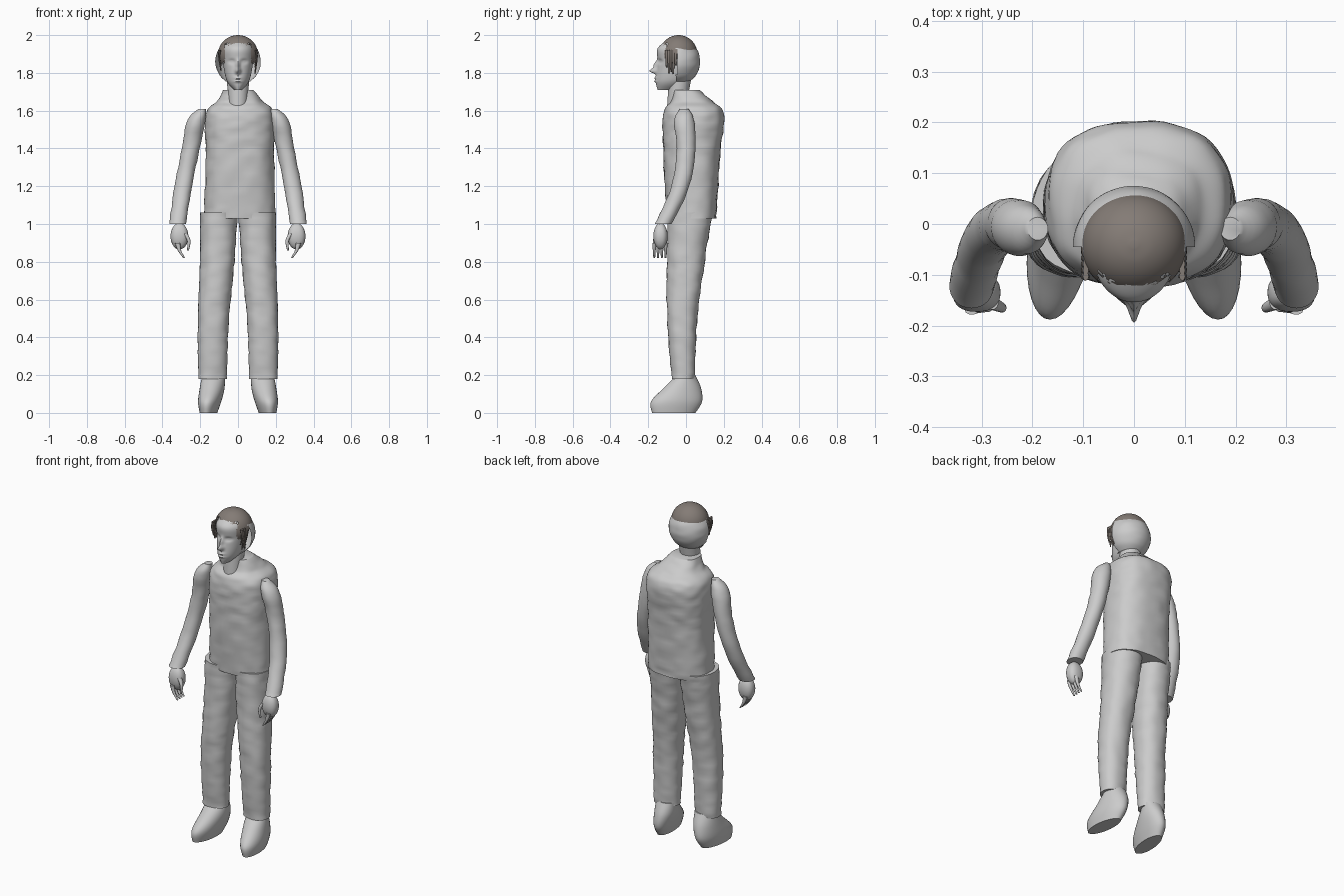
import bpy, bmesh, math, random
from mathutils import Vector, noise

random.seed(4)
cube = bpy.data.objects.get("Cube")
if cube:
    bpy.data.objects.remove(cube, do_unlink=True)


def material(name, red, green, blue):
    m = bpy.data.materials.new(name)
    m.use_nodes = True
    m.diffuse_color = (red, green, blue, 1)
    shader = m.node_tree.nodes["Principled BSDF"]
    shader.inputs["Base Color"].default_value = m.diffuse_color
    return m


GREY = material("light grey", .6, .6, .6)
DARK = material("dark hair", .23, .2, .18)


def spline(a, b, c, d, t):
    bend = t * (2 * a - 5 * b + 4 * c - d + t * (3 * (b - c) + d - a))
    return b + t / 2 * (c - a + bend)


def smooth_rows(rings, steps):
    """Fill in extra rings along a smooth curve through the given ones."""
    last = len(rings) - 1
    rows = []
    for i in range(last):
        before, after = rings[max(i - 1, 0)], rings[min(i + 2, last)]
        for s in range(steps):
            rows.append(spline(before, rings[i], rings[i + 1], after, s / steps))
    return rows + [rings[last]]


def loft(name, rings, mat=GREY, side=1, segments=32, steps=6, power=2,
         turn=0, wrinkle=0, relief=None, keep=None):
    """Skin flat oval rings, each given as x, y, z, x radius, y radius."""
    bm = bmesh.new()
    loops = []
    for x, y, z, rx, ry in smooth_rows([Vector(r) for r in rings], steps):
        loop = []
        for j in range(segments):
            angle = math.tau * j / segments
            c, s = math.cos(angle), math.sin(angle)
            p = Vector((x + math.copysign(abs(c) ** (2 / power), c) * rx,
                        y + math.copysign(abs(s) ** (2 / power), s) * ry, z))
            p.x -= turn * p.y
            if wrinkle:
                crease = noise.noise(Vector((p.x, p.y, p.z * 2)) * 14)
                p += Vector((c, s, 0)) * crease * wrinkle
            if relief:
                p.y -= relief(p) * max(0, -s)
            p.x *= side
            loop.append(bm.verts.new(p))
        loops.append(loop)
    for lower, upper in zip(loops, loops[1:]):
        for j in range(segments):
            k = (j + 1) % segments
            bm.faces.new((lower[j], lower[k], upper[k], upper[j]))
    bm.faces.new(loops[0])
    bm.faces.new(loops[-1])
    bmesh.ops.recalc_face_normals(bm, faces=bm.faces)
    if keep:
        spare = [f for f in bm.faces if not keep(f.calc_center_median())]
        bmesh.ops.delete(bm, geom=spare, context='FACES')
    mesh = bpy.data.meshes.new(name)
    bm.to_mesh(mesh)
    bm.free()
    mesh.materials.append(mat)
    ob = bpy.data.objects.new(name, mesh)
    bpy.context.collection.objects.link(ob)
    bpy.ops.object.select_all(action='DESELECT')
    ob.select_set(True)
    bpy.context.view_layer.objects.active = ob
    bpy.ops.object.shade_smooth_by_angle(angle=math.radians(45))


def tube(name, path, start, end, tip=1, **options):
    """Limb along a path; radii blend from start to end, tip narrows the start."""
    rings = []
    for i, point in enumerate(path):
        radii = Vector(start).lerp(Vector(end), i / (len(path) - 1))
        rings.append((*point, *(radii if i else radii * tip)))
    loft(name, rings, **options)


def ball(name, centre, radii, bottom=-1.5, **options):
    """Ellipsoid from the bottom latitude up to the top."""
    x, y, z = centre
    rx, ry, rz = radii
    rings = []
    for i in range(9):
        lat = bottom + (1.5 - bottom) * i / 8
        rings.append((x, y, z + rz * math.sin(lat),
                      rx * math.cos(lat), ry * math.cos(lat)))
    loft(name, rings, **options)


# Shirt body with a flat hem and sloping shoulders
loft("shirt", [(.01, .03, 1.03, .19, .13), (.01, .03, 1.35, .18, .15),
               (.01, .04, 1.58, .18, .16), (.01, .03, 1.65, .12, .11),
               (0, 0, 1.71, .08, .07)],
     segments=64, steps=12, power=2.5, wrinkle=.006)
tube("neck", [(0, -.05, 1.62), (0, -.03, 1.78)], (.05, .05), (.06, .06))


def bump(p, x, z, width, height):
    return math.exp(-((abs(p.x) - x) / width) ** 2 - ((p.z - z) / height) ** 2)


def face_relief(p):
    nose = .035 * bump(p, 0, 1.81, .013, .013) + .02 * bump(p, 0, 1.84, .01, .025)
    socket = .013 * bump(p, .034, 1.86, .018, .011)
    eyeball = .006 * bump(p, .034, 1.86, .011, .005)
    lips = sum(bump(p, 0, z, .02, .006) for z in (1.755, 1.773)) * .009
    return nose - socket + eyeball + lips


loft("head", [(0, -.1, 1.71, .02, .05), (0, -.07, 1.76, .06, .09),
              (0, -.05, 1.86, .08, .1), (0, -.05, 1.93, .08, .1),
              (0, -.04, 1.98, .04, .05)],
     segments=112, steps=15, relief=face_relief)


# Half dome of hair round the back, and darker hair over the crown
def behind_ears(p):
    return p.y > -.05


def hairline(p):
    z = p.z + random.uniform(-.01, .01)
    if behind_ears(p):
        return z > 1.9
    return z > 1.95 or (z > 1.85 and abs(p.x) > .07)


ball("back_hair", (0, -.045, 1.86), (.12, .12, .125), bottom=-1,
     segments=64, wrinkle=.002, keep=behind_ears)
ball("crown_hair", (0, -.04, 1.9), (.105, .1, .1), bottom=-.7,
     mat=DARK, segments=96, keep=hairline)

for side, label in ((1, "left_"), (-1, "right_")):
    # Loose locks beside the face
    for i in range(5):
        y = -.055 - i * .012
        end = random.uniform(1.79, 1.85)
        tube(f"{label}hair_lock_{i + 1}", [(.09, y, end), (.1, y, 1.88), (.095, y, 1.92)],
             (.003, .004), (.006, .009), mat=DARK, side=side, segments=8)

    # Sleeve, bent at the elbow
    tube(label + "sleeve", [(.19, -.01, 1.61), (.22, -.01, 1.55), (.25, 0, 1.4),
                            (.29, -.03, 1.2), (.32, -.12, 1)],
         (.05, .055), (.045, .045), tip=.4, side=side, wrinkle=.004)

    # Hand: palm, four curled fingers and a thumb
    ball(label + "palm", (.31, -.135, .935), (.047, .038, .07), side=side, power=2.4)
    for i in range(4):
        y = -.168 + i * .02
        tube(f"{label}finger_{i + 1}", [(.32, y, .9), (.31, y, .86), (.285, y, .82)],
             (.014, .011), (.005, .005), side=side, segments=10)
    tube(label + "thumb", [(.28, -.155, .95), (.26, -.165, .91), (.265, -.165, .86)],
         (.013, .014), (.005, .005), side=side, segments=10)

    # Trouser leg
    tube(label + "trouser_leg", [(.1, .02, 1.06), (.11, 0, .8), (.13, -.02, .5),
                                 (.135, -.015, .18)],
         (.1, .12), (.075, .06), side=side, steps=12, power=2.2, wrinkle=.006)

    # Shoe, wide above a narrow sole and turned slightly out
    loft(label + "shoe", [(.13, 0, .2, .06, .05), (.135, -.02, .13, .065, .1),
                          (.145, -.05, .06, .06, .135), (.15, -.065, 0, .045, .115)],
         side=side, turn=.1)
